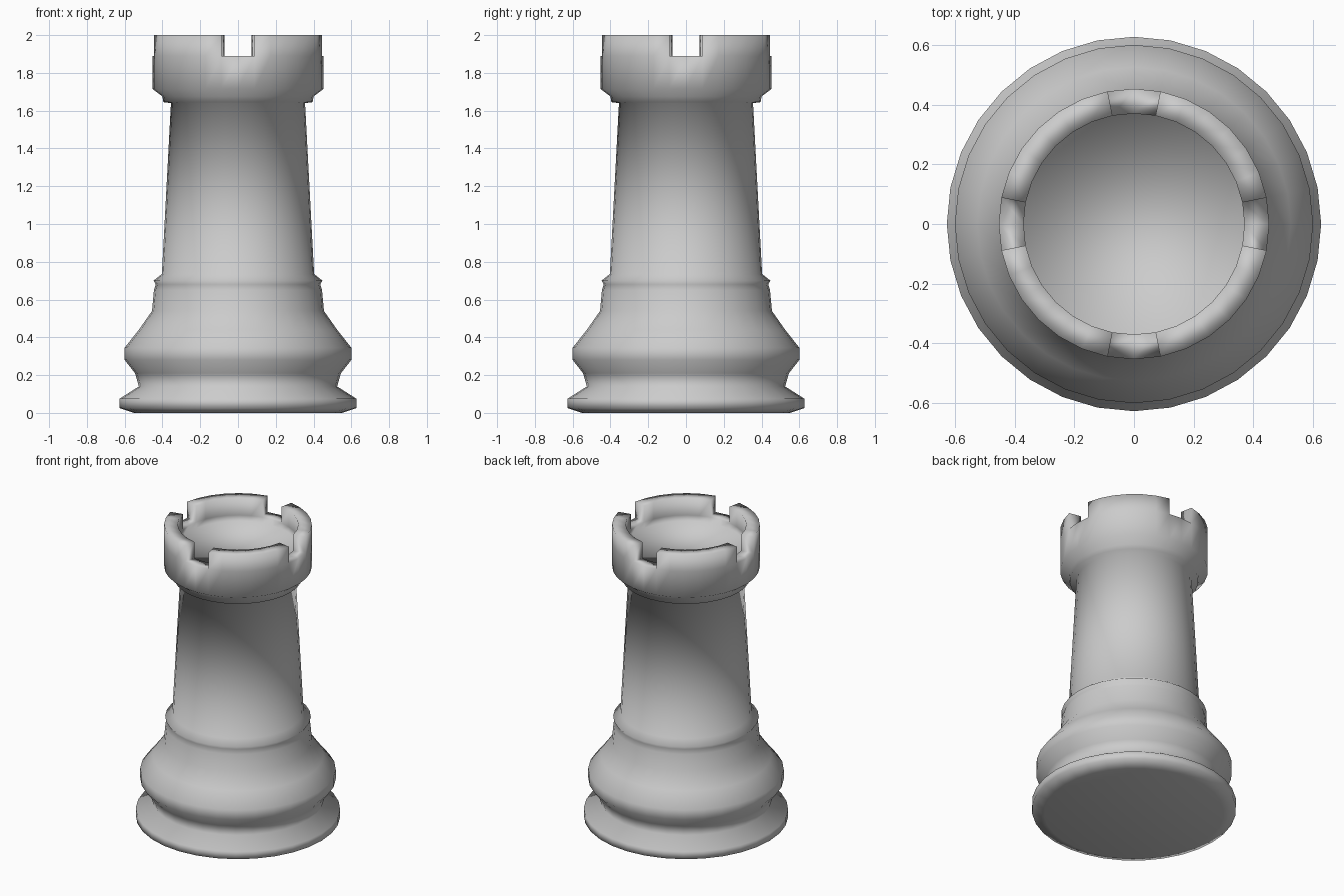
import bpy
import bmesh
from math import sin, cos, tau

cube = bpy.data.objects.get("Cube")
if cube:
    bpy.data.objects.remove(cube, do_unlink=True)

SIDES = 32

# Outline (radius, height): base, belly, collar, shaft, turret wall up to notch floor
outer = [
    (0.55, 0.0), (0.627, 0.025), (0.627, 0.075), (0.525, 0.14),
    (0.545, 0.21), (0.60, 0.28), (0.60, 0.345), (0.525, 0.44),
    (0.455, 0.54), (0.445, 0.65), (0.435, 0.68), (0.447, 0.70),
    (0.403, 0.735), (0.355, 1.64), (0.395, 1.645), (0.40, 1.675),
    (0.453, 1.715), (0.453, 1.89),
]
# Battlement top, then the inner wall and the sunken floor
rim = [(0.453, 2.0), (0.37, 2.0), (0.37, 1.89)]
floor = [(0.37, 1.85)]
profile = outer + rim + floor
wall = len(outer) - 1          # ring at the notch floor, outside
inner = wall + len(rim)        # ring at the notch floor, inside

bm = bmesh.new()
rings = [[bm.verts.new((r * cos(tau * i / SIDES), r * sin(tau * i / SIDES), z))
          for i in range(SIDES)] for r, z in profile]


def quad(a, b, i):
    """Face between rings a and b at segment i."""
    j = (i + 1) % SIDES
    bm.faces.new((rings[a][i], rings[a][j], rings[b][j], rings[b][i]))


def is_notch(i):
    return i % 8 in (0, 7)


for i in range(SIDES):
    for k in range(len(rings) - 1):
        if not (is_notch(i) and wall <= k < inner):
            quad(k, k + 1, i)
    if is_notch(i):
        quad(wall, inner, i)
    # Side walls where a notch starts or ends
    if is_notch(i) != is_notch(i - 1):
        bm.faces.new([rings[k][i] for k in range(wall, inner + 1)])

# Underside and sunken floor
bm.faces.new(rings[0])
bm.faces.new(rings[-1])

# Drop the unused battlement vertices in the middle of each notch
bmesh.ops.delete(bm, geom=[v for v in bm.verts if not v.link_faces], context='VERTS')
bmesh.ops.recalc_face_normals(bm, faces=bm.faces)
for f in bm.faces:
    f.smooth = True

mesh = bpy.data.meshes.new("castle_tower")
bm.to_mesh(mesh)
bm.free()

grey = bpy.data.materials.new("light_grey")
grey.use_nodes = True
color = (0.6, 0.6, 0.6, 1.0)
grey.diffuse_color = color
grey.node_tree.nodes["Principled BSDF"].inputs["Base Color"].default_value = color
mesh.materials.append(grey)

tower = bpy.data.objects.new("castle_tower", mesh)
bpy.context.collection.objects.link(tower)
